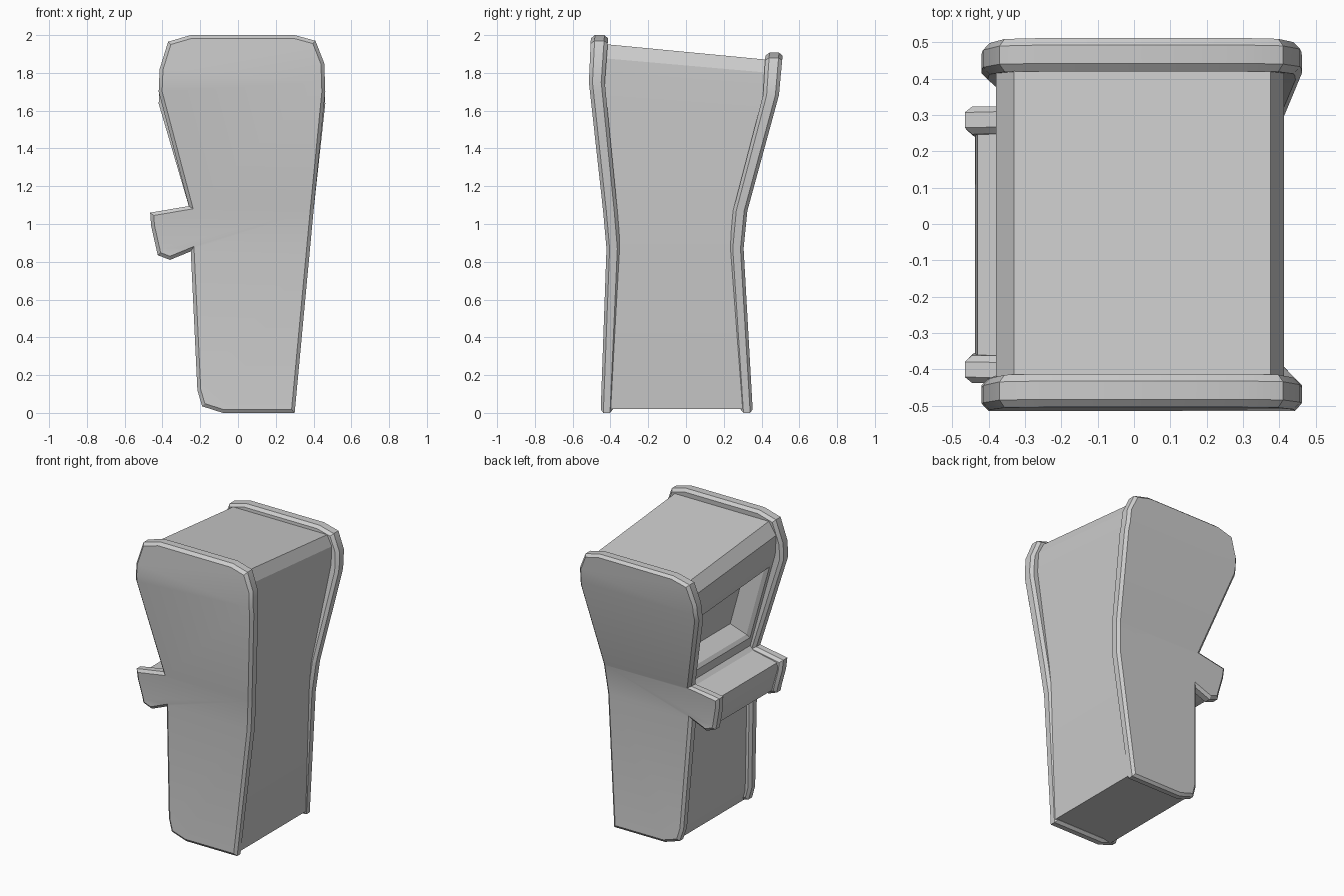
import bpy, bmesh, math

if "Cube" in bpy.data.objects:
    bpy.data.objects.remove(bpy.data.objects["Cube"])

# Bend of the two side panels: height, front panel y, back panel y, half thickness
BEND = [(0, -.42, .322, .032), (.87, -.384, .268, .037), (1.07, -.401, .287, .038),
        (1.75, -.472, .45, .042), (2.0, -.457, .467, .046)]


def bend(z, col):
    for a, b in zip(BEND, BEND[1:]):
        if z <= b[0] or b is BEND[-1]:
            t = (z - a[0]) / (b[0] - a[0])
            return a[col] + t * (b[col] - a[col])


def drop(z, s):
    # the top slopes down towards the back panel (s = 0 front, 1 back)
    return z if z < 1.07 else 1.07 + (z - 1.07) * (1 - .1 * s)


def finish(name, bm):
    bmesh.ops.recalc_face_normals(bm, faces=bm.faces[:])
    me = bpy.data.meshes.new(name)
    bm.to_mesh(me)
    bm.free()
    ob = bpy.data.objects.new(name, me)
    bpy.context.collection.objects.link(ob)
    bpy.ops.object.select_all(action='DESELECT')
    ob.select_set(True)
    bpy.context.view_layer.objects.active = ob
    bpy.ops.object.shade_smooth_by_angle(angle=math.radians(25))
    return ob


# Side panels: chamfered slabs, sliced at the bends and warped
PANEL = [(.30, 0), (.40, 1.07), (.462, 1.7), (.457, 1.85), (.41, 1.97), (.30, 2),
         (-.25, 2), (-.37, 1.965), (-.415, 1.82), (-.42, 1.7), (-.26, 1.095),
         (-.465, 1.06), (-.46, .99), (-.425, .835), (-.36, .81), (-.25, .855),
         (-.215, .12), (-.19, .035), (-.08, 0)]


def side_panel(name, s):
    bm = bmesh.new()
    f = bm.faces.new([bm.verts.new((x, -1, z)) for x, z in PANEL])
    ext = bmesh.ops.extrude_face_region(bm, geom=[f], use_keep_orig=True)
    for v in ext['geom']:
        if isinstance(v, bmesh.types.BMVert):
            v.co.y = 1
    # work at nominal thickness so the rim chamfer is even
    for v in bm.verts:
        v.co.y *= .04
    bmesh.ops.recalc_face_normals(bm, faces=bm.faces[:])
    rim = [e for e in bm.edges if abs(e.verts[0].co.y - e.verts[1].co.y) < 1e-5]
    bmesh.ops.bevel(bm, geom=rim, offset=.018, segments=1, affect='EDGES',
                    profile=.5, clamp_overlap=True)
    for row in BEND[1:-1]:
        bmesh.ops.bisect_plane(bm, geom=bm.verts[:] + bm.edges[:] + bm.faces[:],
                               plane_co=(0, 0, row[0]), plane_no=(0, 0, 1))
    for v in bm.verts:
        z = v.co.z
        v.co.y = bend(z, 1 + s) + v.co.y / .04 * bend(z, 3)
        v.co.z = drop(z, s)
    return finish(name, bm)


side_panel("front_side_panel", 0)
side_panel("back_side_panel", 1)

# Cabinet body: profile spanning the panels, including the control shelf
BODY = [(.298, .02), (.368, .87), (.375, 1.07), (.412, 1.75), (.412, 1.88), (.375, 1.955),
        (-.33, 1.955), (-.38, 1.87), (-.368, 1.73), (-.225, 1.1), (-.25, 1.075),
        (-.43, 1.04), (-.437, 1.0), (-.40, .85), (-.35, .835), (-.215, .87),
        (-.175, .1), (-.15, .02)]
bm = bmesh.new()
rows = [[bm.verts.new((x, bend(z, 1 + s), drop(z, s))) for x, z in BODY] for s in (0, 1)]
walls = []
for i in range(len(BODY)):
    j = (i + 1) % len(BODY)
    walls.append(bm.faces.new((rows[0][i], rows[0][j], rows[1][j], rows[1][i])))
bmesh.ops.recalc_face_normals(bm, faces=bm.faces[:])

# Screen opening: frame, stepped lip, then a deep sloping recess
screen = walls[8]
if screen.normal.x > 0:
    bmesh.ops.reverse_faces(bm, faces=bm.faces[:])
for inset, depth in ((.07, 0), (.02, -.02), (.035, -.11)):
    bmesh.ops.inset_region(bm, faces=[screen], thickness=inset, depth=depth,
                           use_even_offset=True, use_boundary=True)
finish("cabinet_body", bm)
